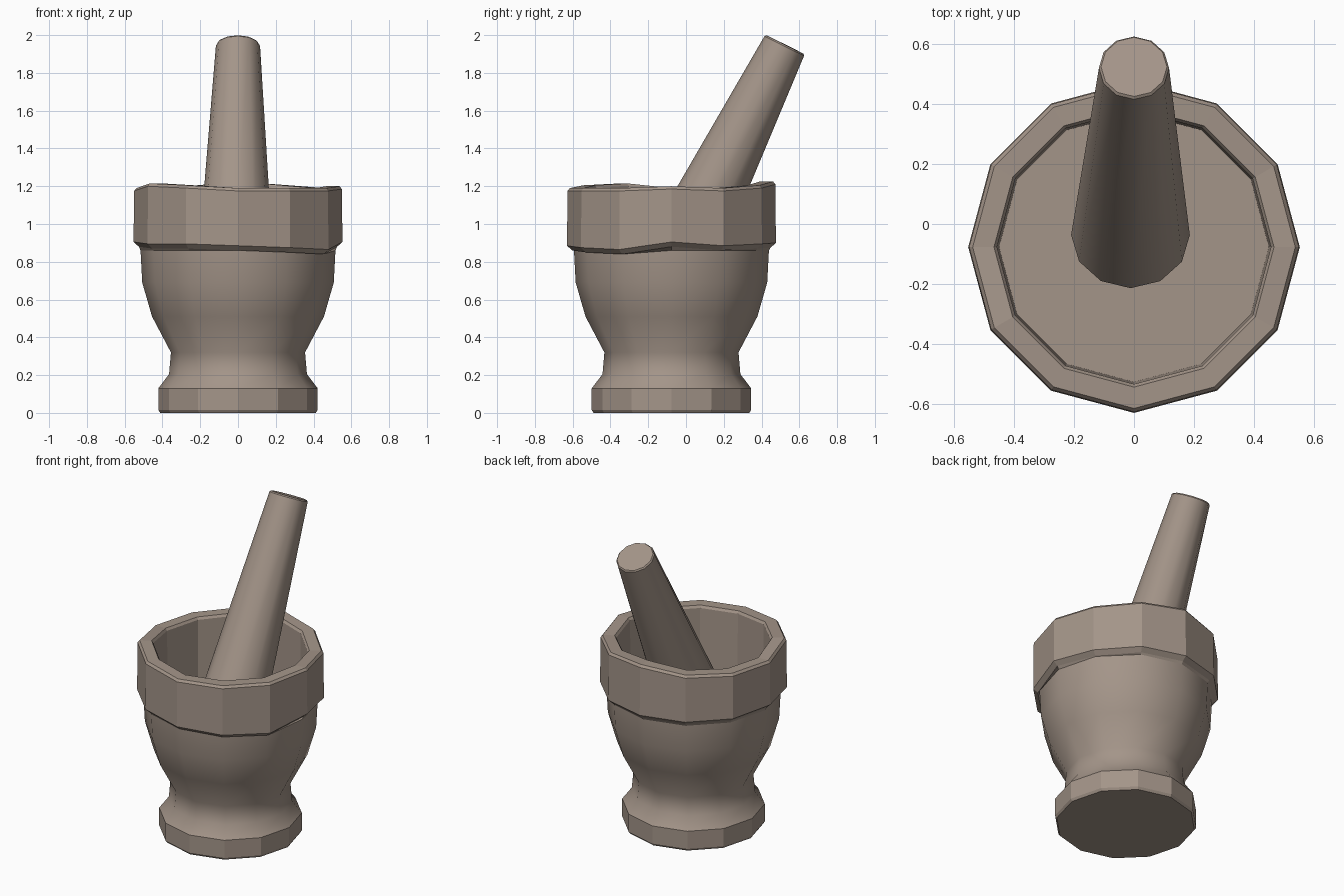
import bpy, bmesh, math
from mathutils import Vector, Matrix

if "Cube" in bpy.data.objects:
    bpy.data.objects.remove(bpy.data.objects["Cube"])

N = 12
stone = bpy.data.materials.new("warm grey stone")
stone.diffuse_color = (0.37, 0.30, 0.25, 1)
stone.use_nodes = True
stone.node_tree.nodes["Principled BSDF"].inputs["Base Color"].default_value = stone.diffuse_color


def lathe(name, profile, matrix, smooth, cap_start=True, cap_end=True, lift=None):
    """Revolve (radius, height) points; smooth lists the soft profile segments."""
    bm = bmesh.new()
    rings = []
    for k, (r, z) in enumerate(profile):
        ring = []
        for i in range(N):
            a = 2 * math.pi * i / N
            dz = lift(k, i) if lift else 0
            ring.append(bm.verts.new((r * math.cos(a), r * math.sin(a), z + dz)))
        rings.append(ring)
    for k in range(len(rings) - 1):
        a, b = rings[k], rings[k + 1]
        for i in range(N):
            j = (i + 1) % N
            f = bm.faces.new((a[i], a[j], b[j], b[i]))
            f.smooth = k in smooth
    if cap_start:
        bm.faces.new(list(reversed(rings[0])))
    if cap_end:
        bm.faces.new(rings[-1])
    # sharp where a soft face meets a flat one
    for e in bm.edges:
        if len(e.link_faces) == 2 and not all(f.smooth for f in e.link_faces):
            e.smooth = False
    me = bpy.data.meshes.new(name)
    bm.to_mesh(me)
    bm.free()
    me.materials.append(stone)
    ob = bpy.data.objects.new(name, me)
    ob.matrix_world = matrix
    bpy.context.collection.objects.link(ob)
    return ob


# Mortar: foot, waist, bowl, uneven collar and hollow in one profile
mortar_profile = [
    (0.412, 0.0), (0.422, 0.015), (0.422, 0.13),               # foot
    (0.365, 0.205), (0.355, 0.32), (0.455, 0.51),              # waist
    (0.507, 0.69), (0.516, 0.86),                              # bowl
    (0.525, 0.87), (0.553, 0.895), (0.550, 1.185),             # collar
    (0.538, 1.2), (0.467, 1.2), (0.457, 1.185), (0.45, 0.70),  # lip, hollow
]
top_wobble = [0, -.01, .005, .025, 0, -.01, -.01, .015, .005, -.01, -.01, -.01]
low_wobble = [.01, -.01, 0, .005, .005, .005, .01, 0, 0, -.01, -.02, -.03]


def wobble(k, i):
    if k in (8, 9):
        return low_wobble[i]
    if 10 <= k <= 13:
        return top_wobble[i]
    return 0


lathe("mortar", mortar_profile, Matrix.Translation((0, -0.077, 0)),
      {2, 3, 4, 5, 6}, lift=wobble)

# Pestle: tapered rod leaning against the back of the rim
low = Vector((-0.012, -0.042, 0.81))
high = Vector((0, 0.524, 1.95))
axis = high - low
L = axis.length
pestle_profile = [(0.19, 0), (0.198, 0.012), (0.117, L - 0.008), (0.11, L)]
tilt = Vector((0, 0, 1)).rotation_difference(axis).to_matrix().to_4x4()
lathe("pestle", pestle_profile, Matrix.Translation(low) @ tilt, {1})
